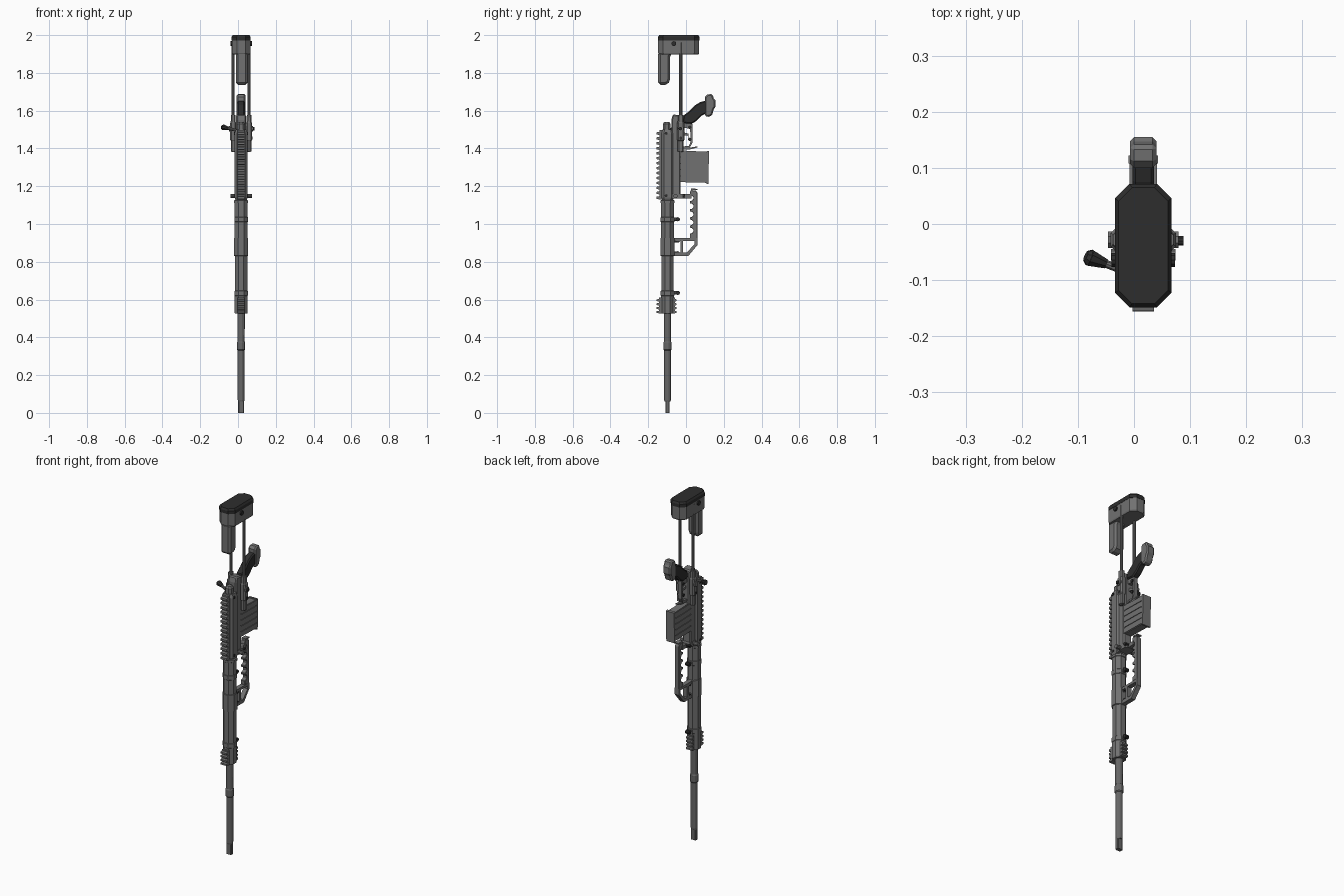
import bpy, bmesh, math
from mathutils import Vector

CX, BY = 0.0165, -0.098      # centre plane, bore axis


def mat(name, v):
    m = bpy.data.materials.new(name)
    m.diffuse_color = (v, v, v, 1)
    return m


GREY = mat("gunmetal grey", 0.165)
STEEL = mat("barrel steel", 0.135)
DARK = mat("dark rubber", 0.027)


def make(name, bm, m):
    bmesh.ops.recalc_face_normals(bm, faces=bm.faces)
    me = bpy.data.meshes.new(name)
    bm.to_mesh(me)
    bm.free()
    me.materials.append(m)
    ob = bpy.data.objects.new(name, me)
    bpy.context.collection.objects.link(ob)
    return ob


def skin(name, rings, m):
    """Bridge equal-length rings of points and cap both ends."""
    bm = bmesh.new()
    vs = [[bm.verts.new(p) for p in r] for r in rings]
    n = len(vs[0])
    for a, b in zip(vs, vs[1:]):
        for i in range(n):
            bm.faces.new((a[i], a[(i + 1) % n], b[(i + 1) % n], b[i]))
    bm.faces.new(vs[0][::-1])
    bm.faces.new(vs[-1])
    return make(name, bm, m)


def plate(name, prof, h, m=GREY, cx=CX, bevel=0.0):
    """Side profile (y, z) extruded across x."""
    ob = skin(name, [[(cx + s * h, y, z) for y, z in prof] for s in (-1, 1)], m)
    if bevel:
        b = ob.modifiers.new("bevel", "BEVEL")
        b.width, b.segments, b.limit_method = bevel, 1, "ANGLE"
        b.angle_limit = math.radians(50)
    return ob


def loft(name, secs, m=GREY, cx=CX, cy=BY):
    """Chamfered rectangles (z, half x, half y, chamfer) stacked along z."""
    rings = []
    for z, hx, hy, c in secs:
        q = [(hx, -hy + c), (hx, hy - c), (hx - c, hy), (-hx + c, hy),
             (-hx, hy - c), (-hx, -hy + c), (-hx + c, -hy), (hx - c, -hy)]
        rings.append([(cx + x, cy + y, z) for x, y in q])
    return skin(name, rings, m)


def rod(name, a, b, r0, r1=None, m=GREY, n=10):
    """Round bar between two points."""
    a, b = Vector(a), Vector(b)
    q = (b - a).to_track_quat("Z", "Y")
    rings = []
    for p, r in ((a, r0), (b, r0 if r1 is None else r1)):
        rings.append([p + q @ Vector((r * math.cos(t), r * math.sin(t), 0))
                      for t in [2 * math.pi * (i + .5) / n for i in range(n)]])
    return skin(name, rings, m)


def lathe(name, prof, m=GREY, cy=BY, n=12):
    return skin(name, [[(CX + r * math.cos(2 * math.pi * (i + .5) / n),
                         cy + r * math.sin(2 * math.pi * (i + .5) / n), z)
                        for i in range(n)] for r, z in prof], m)


def rail(name, z0, z1, teeth, base, tip, hx):
    """Toothed accessory rail from y=base out to y=tip."""
    mid = base + (tip - base) * 0.5
    prof, p = [(base, z0)], (z1 - z0) / teeth
    for i in range(teeth):
        z = z0 + i * p
        prof += [(mid, z), (tip, z + .12 * p), (tip, z + .55 * p), (mid, z + .67 * p)]
    prof += [(mid, z1), (base, z1)]
    return plate(name, prof, hx)


# Barrel, collar and muzzle
loft("muzzle", [(0, .016, .011, .004), (.066, .016, .011, .004)], STEEL)
lathe("barrel", [(.0165, .06), (.0185, .068), (.0185, .33), (.0225, .335), (.0225, .372),
                 (.0195, .378), (.0205, .54)], STEEL)

# Octagonal handguard with its bands
O = .586
loft("handguard", [(z, r, r, r * O) for z, r in (
    (.525, .031), (.53, .034), (.62, .034), (.622, .036), (.645, .036), (.647, .033),
    (.83, .033), (.832, .037), (.925, .037), (.927, .034), (1.01, .034), (1.012, .036),
    (1.035, .036), (1.037, .034), (1.11, .034), (1.112, .037), (1.125, .037),
    (1.127, .03), (1.15, .03))])
rail("front_rail_fore", .527, .61, 4, -.128, -.156, .019)
rail("front_rail_back", .527, .61, 4, -.068, -.05, .019)
for i, z in enumerate((.635, .845, .912, 1.025)):
    rod(f"handguard_stud_{i}", (CX, -.07, z), (CX, -.046, z), .009)
    rod(f"handguard_stud_cap_{i}", (CX - .012, -.043, z), (CX + .012, -.043, z), .011, m=DARK)

# Receiver
loft("receiver", [(1.13, .031, .03, .012), (1.14, .034, .032, .012),
                  (1.48, .034, .032, .012), (1.5, .028, .028, .012)], cy=-.097)
rail("top_rail", 1.13, 1.497, 14, -.125, -.155, .019)
loft("lower_receiver", [(1.14, .026, .028, .006), (1.40, .026, .028, .006)], cy=-.056)
loft("bolt_shroud", [(1.49, .021, .021, .012), (1.53, .021, .021, .012),
                     (1.54, .013, .013, .006)], cy=-.102)
plate("rear_receiver", [(-.075, 1.38), (-.015, 1.38), (-.015, 1.53), (-.022, 1.575),
                        (-.07, 1.58), (-.078, 1.55)], .026, bevel=.006)
# Front pivot block and cross pins
loft("pivot_block", [(1.135, .03, .038, .008), (1.16, .03, .038, .008)], cy=-.045)
rod("pivot_pin", (-.041, -.055, 1.148), (.074, -.055, 1.148), .011)
for y, z in ((-.105, 1.15), (-.105, 1.48), (-.012, 1.15)):
    rod("receiver_pin", (CX - .037, y, z), (CX + .037, y, z), .008, m=DARK)

# Magazine with ribs
plate("magazine", [(-.04, 1.39), (.115, 1.382), (.115, 1.218), (-.04, 1.222)], .021)
for i in range(5):
    z = 1.222 + i * .033
    plate(f"magazine_rib_{i}", [(-.036, z + .003), (.112, z), (.112, z + .027),
                                (-.036, z + .03)], .0245)
plate("magazine_base", [(.108, 1.388), (.122, 1.386), (.118, 1.212), (.108, 1.212)], .026)
plate("magazine_catch", [(-.02, 1.395), (.02, 1.395), (.062, 1.405), (.062, 1.411),
                         (.015, 1.404), (-.02, 1.404)], .008)

# Trigger and guard
plate("trigger_guard", [(-.02, 1.40), (.02, 1.405), (.034, 1.43), (.034, 1.53), (-.02, 1.54),
                        (-.02, 1.51), (.022, 1.505), (.024, 1.436), (.016, 1.414), (-.02, 1.41)],
      .012)
plate("trigger", [(-.02, 1.47), (.008, 1.468), (.016, 1.452), (.012, 1.478), (-.02, 1.488)], .005)
for z in (1.448, 1.512):
    rod("guard_pin", (CX - .017, .02, z), (CX + .017, .02, z), .009, m=DARK)

# Pistol grip
plate("pistol_grip", [(-.02, 1.535), (-.012, 1.575), (.02, 1.60), (.05, 1.63), (.075, 1.645),
                      (.112, 1.655), (.115, 1.59), (.085, 1.575), (.055, 1.545), (.03, 1.53)],
      .0195, DARK, bevel=.006)
plate("grip_cap", [(.1, 1.672), (.112, 1.686), (.14, 1.688), (.147, 1.665), (.155, 1.655),
                   (.155, 1.62), (.146, 1.605), (.138, 1.575), (.112, 1.565), (.1, 1.578)],
      .0235, bevel=.007)

# Fore handle: scalloped bar with a hollow foot
prof = [(.02, .925)]
for i in range(5):
    zc = .965 + i * .043
    for k in range(6):
        t = math.pi * (-.5 + k / 5)
        prof.append((.02 + .02 * math.cos(t), zc + .016 * math.sin(t)))
prof += [(.02, 1.165), (.024, 1.178), (.052, 1.178), (.06, 1.165), (.06, .9), (.044, .925)]
plate("handle_bar", prof, .013, bevel=.002)
plate("handle_foot", [(-.06, .925), (.06, .925), (.06, .888), (.012, .83), (-.06, .83),
                      (-.06, .848), (.004, .848), (.045, .894), (.045, .911), (-.016, .911),
                      (-.016, .848), (-.03, .848), (-.03, .911), (-.06, .911)], .013)
plate("handle_hook", [(.026, 1.175), (.026, 1.188), (.062, 1.186), (.062, 1.18),
                      (.034, 1.18), (.034, 1.175)], .013)
plate("handle_bridge", [(-.05, 1.136), (.03, 1.136), (.03, 1.158), (-.05, 1.158)], .014)

# Bolt handle
rod("bolt_stem", (-.005, -.088, 1.495), (-.058, -.068, 1.508), .0075)
rod("bolt_knob", (-.05, -.071, 1.506), (-.079, -.06, 1.512), .009, .016, DARK, 8)
rod("bolt_knob_end", (-.079, -.06, 1.512), (-.086, -.057, 1.514), .016, .01, DARK, 8)

# Stock rods, sleeves and clamps, mirrored left and right
for side, s in (("left", -1), ("right", 1)):
    x = CX + s * .042
    rod(f"{side}_stock_rod", (x, -.028, 1.38), (x, -.028, 1.96), .0085)
    loft(f"{side}_rod_sleeve", [(1.385, .012, .016, .006), (1.44, .012, .016, .006),
                                (1.445, .016, .019, .007), (1.535, .016, .019, .007),
                                (1.54, .013, .016, .006), (1.578, .012, .014, .006)],
         cx=x, cy=-.028)
    rod(f"{side}_clamp_boss", (x, -.028, 1.505), (CX + s * .063, -.028, 1.505), .016, n=8)
    rod(f"{side}_stock_screw", (x, -.064, 1.955), (CX + s * .057, -.064, 1.955), .013, m=DARK)
    rod(f"{side}_sleeve_pin", (x, -.028, 1.455), (CX + s * .06, -.028, 1.455), .008, m=DARK)
rod("clamp_bolt", (.075, -.03, 1.505), (.088, -.03, 1.505), .009, m=DARK)

# Butt stock, cheek rest and rubber pad
loft("butt_stock", [(1.897, .046, .105, .026), (1.905, .049, .1085, .026),
                    (1.978, .049, .1085, .026)], cy=-.0385)
plate("cheek_rest", [(-.147, 1.91), (-.147, 1.737), (-.108, 1.737), (-.091, 1.748),
                     (-.085, 1.765), (-.085, 1.885), (-.07, 1.91)], .031, cx=.02, bevel=.011)
loft("butt_pad", [(1.972, .0505, .11, .026), (1.99, .0505, .11, .026),
                  (2.0, .044, .1035, .024)], DARK, cy=-.0385)
